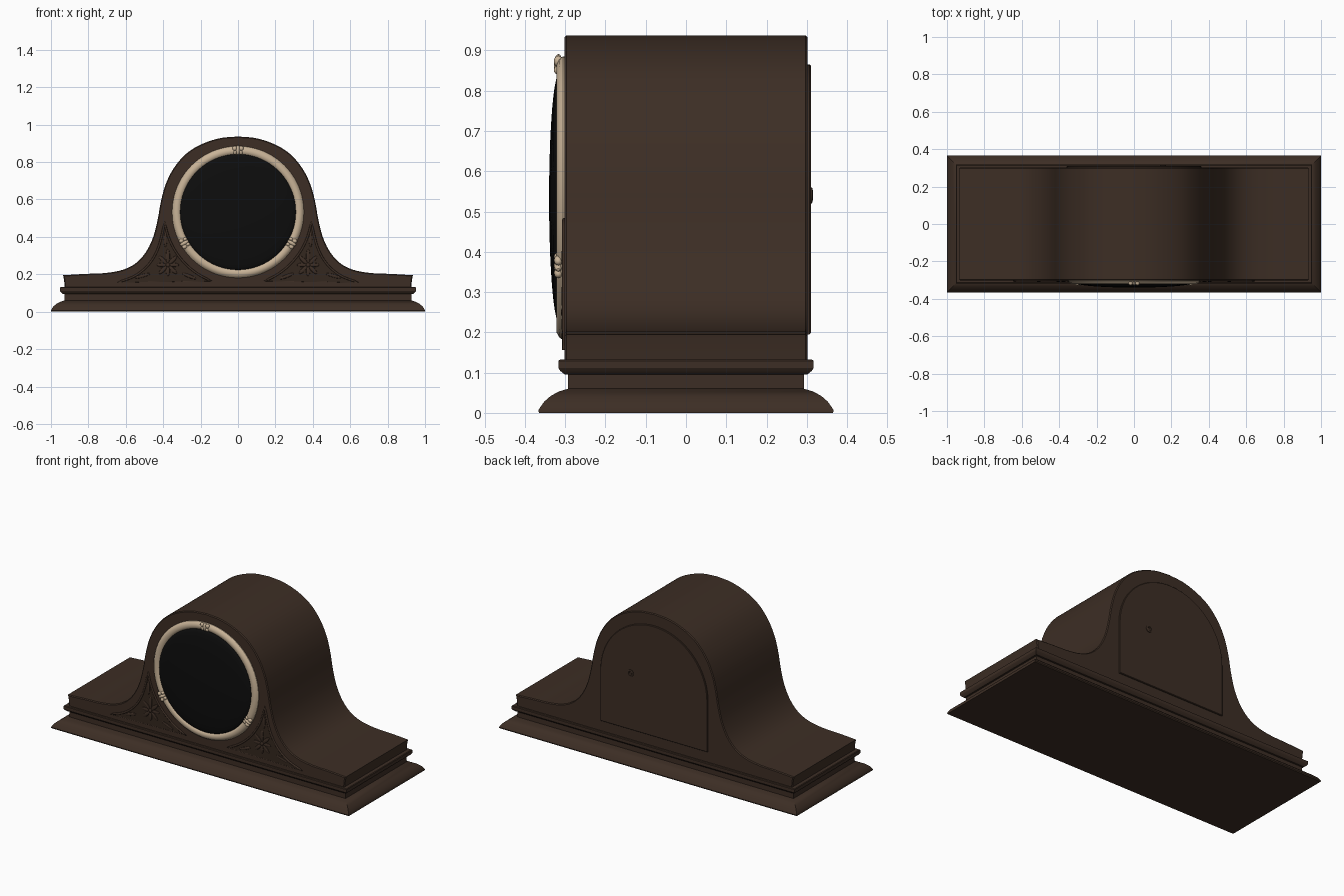
import bpy, bmesh, math
from mathutils import Matrix, Vector

cube = bpy.data.objects.get("Cube")
if cube:
    bpy.data.objects.remove(cube, do_unlink=True)


def material(name, rgb, rough=0.6):
    m = bpy.data.materials.new(name)
    m.use_nodes = True
    m.diffuse_color = (*rgb, 1)
    node = m.node_tree.nodes["Principled BSDF"]
    node.inputs["Base Color"].default_value = (*rgb, 1)
    node.inputs["Roughness"].default_value = rough
    return m


WOOD = material("dark wood", (0.046, 0.027, 0.018))
CARVED = material("shadowed wood", (0.034, 0.020, 0.013))
CREAM = material("cream metal", (0.58, 0.45, 0.31))
BLACK = material("black glass", (0.004, 0.004, 0.004), 0.3)
DIAL = (0, 0.533)


def finish(name, bm, mat):
    bmesh.ops.recalc_face_normals(bm, faces=bm.faces)
    mesh = bpy.data.meshes.new(name)
    bm.to_mesh(mesh)
    bm.free()
    mesh.materials.append(mat)
    ob = bpy.data.objects.new(name, mesh)
    bpy.context.collection.objects.link(ob)
    bpy.ops.object.select_all(action="DESELECT")
    bpy.context.view_layer.objects.active = ob
    ob.select_set(True)
    bpy.ops.object.shade_smooth_by_angle(angle=math.radians(32))
    return ob


def smooth_path(pts, steps=6):
    """Catmull-Rom curve through the points."""
    p = [Vector(q) for q in pts]
    p = [2 * p[0] - p[1]] + p + [2 * p[-1] - p[-2]]
    out = []
    for a, b, c, d in zip(p, p[1:], p[2:], p[3:]):
        for i in range(steps):
            t = i / steps
            out.append(0.5 * (2 * b + (c - a) * t + (2 * a - 5 * b + 4 * c - d) * t * t
                              + (3 * b - a - 3 * c + d) * t ** 3))
    return [tuple(v) for v in out] + [tuple(p[-2])]


def prism(name, outline, y0, y1, mat, bevel=0):
    """Extrude an x-z outline along y, with chamfered cap edges."""
    bm = bmesh.new()
    face = bm.faces.new([bm.verts.new((x, y0, z)) for x, z in outline])
    ext = bmesh.ops.extrude_face_region(bm, geom=[face])
    moved = [g for g in ext["geom"] if isinstance(g, bmesh.types.BMVert)]
    bmesh.ops.translate(bm, verts=moved, vec=(0, y1 - y0, 0))
    if bevel:
        caps = [e for e in bm.edges if abs(e.verts[0].co.y - e.verts[1].co.y) < 1e-5]
        bmesh.ops.bevel(bm, geom=caps, offset=bevel, segments=1, affect="EDGES")
    return finish(name, bm, mat)


def lathe(name, profile, centre, mat, closed=False, n=72):
    """Revolve (radius, y) points about a front-to-back axis."""
    bm = bmesh.new()
    rings = [[bm.verts.new((centre[0] + r * math.cos(k * math.tau / n), y,
                            centre[1] + r * math.sin(k * math.tau / n))) for k in range(n)]
             for r, y in profile]
    pairs = list(zip(rings, rings[1:]))
    if closed:
        pairs.append((rings[-1], rings[0]))
    for a, b in pairs:
        for k in range(n):
            j = (k + 1) % n
            bm.faces.new((a[k], a[j], b[j], b[k]))
    bmesh.ops.remove_doubles(bm, verts=bm.verts, dist=1e-6)
    return finish(name, bm, mat)


def blobs(name, items, mat):
    """Flattened ellipsoids: (x, y, z, half width, half depth, half height, turn)."""
    bm = bmesh.new()
    for x, y, z, sx, sy, sz, turn in items:
        m = (Matrix.Translation((x, y, z)) @ Matrix.Rotation(turn, 4, "Y")
             @ Matrix.Diagonal((sx, sy, sz, 1)))
        bmesh.ops.create_uvsphere(bm, u_segments=12, v_segments=8, radius=1, matrix=m)
    return finish(name, bm, mat)


def trim(name, pts, y, depth, mat):
    """Closed round moulding along an x-z path."""
    cu = bpy.data.curves.new(name, "CURVE")
    cu.dimensions = "3D"
    cu.bevel_depth = depth
    cu.bevel_resolution = 2
    sp = cu.splines.new("POLY")
    sp.points.add(len(pts) - 1)
    for p, (x, z) in zip(sp.points, pts):
        p.co = (x, y, z, 1)
    sp.use_cyclic_u = True
    cu.materials.append(mat)
    ob = bpy.data.objects.new(name, cu)
    bpy.context.collection.objects.link(ob)
    return ob


# Stepped plinth: rectangular rings, (half depth, height)
steps = [(0.365, 0), (0.367, 0.006), (0.362, 0.014), (0.352, 0.028), (0.336, 0.042),
         (0.316, 0.053), (0.293, 0.06), (0.293, 0.095), (0.302, 0.096), (0.312, 0.104),
         (0.317, 0.112), (0.317, 0.129), (0.313, 0.132), (0.290, 0.132)]
bm = bmesh.new()
rings = []
for d, z in steps:
    w = min(d + 0.635, 1)
    rings.append([bm.verts.new((sx * w, sy * d, z))
                  for sx, sy in ((-1, -1), (1, -1), (1, 1), (-1, 1))])
for a, b in zip(rings, rings[1:]):
    for k in range(4):
        j = (k + 1) % 4
        bm.faces.new((a[k], a[j], b[j], b[k]))
bm.faces.new(rings[0])
bm.faces.new(rings[-1])
finish("plinth", bm, WOOD)

# Bell-shaped case
half = smooth_path([(0, 0.937), (0.1, 0.927), (0.2, 0.893), (0.28, 0.842), (0.345, 0.765),
                    (0.387, 0.68), (0.412, 0.59), (0.43, 0.49), (0.455, 0.395), (0.495, 0.315),
                    (0.55, 0.257), (0.62, 0.223), (0.71, 0.207), (0.82, 0.202), (0.935, 0.195)])
half += [(0.93, 0.17), (0.925, 0.12)]
prism("case", [(-x, z) for x, z in half[:0:-1]] + half, -0.302, 0.302, WOOD, 0.005)

# Arched back door with its knob
arch = [(0.36 * math.cos(a), 0.505 + 0.36 * math.sin(a))
        for a in (math.pi * k / 40 for k in range(41))]
prism("back_door", arch + [(-0.36, 0.195), (0.36, 0.195)], 0.295, 0.31, WOOD, 0.003)
lathe("door_knob", [(0.02, 0.305), (0.02, 0.313), (0.012, 0.315), (0.008, 0.311), (0, 0.311)],
      (0.155, 0.54), WOOD, n=20)

# Dial ring and domed glass
lathe("dial_ring", [(0.352, -0.295), (0.352, -0.306), (0.345, -0.315), (0.334, -0.321),
                    (0.322, -0.321), (0.312, -0.317), (0.306, -0.310), (0.306, -0.295)],
      DIAL, CREAM, closed=True, n=96)
lathe("dial_glass", [(0.31, -0.305)] + [(0.309 * math.cos(a), -0.315 - 0.025 * math.sin(a))
      for a in (math.pi / 2 * k / 10 for k in range(11))], DIAL, BLACK, n=96)

# Three wrapped clasps on the dial ring
for name, deg in (("top_clasp", 90), ("left_clasp", -30), ("right_clasp", 210)):
    a = math.radians(deg)
    turn = math.pi / 2 - a
    parts = []
    for along, out, w, h in ((0, 0, 0.011, 0.026), (0.018, 0.008, 0.012, 0.014),
                             (-0.018, 0.008, 0.012, 0.014), (0.016, -0.014, 0.010, 0.011),
                             (-0.016, -0.014, 0.010, 0.011)):
        r = 0.332 + out
        parts.append((DIAL[0] + r * math.cos(a) + along * math.sin(a), -0.317,
                      DIAL[1] + r * math.sin(a) - along * math.cos(a), w, 0.011, h, turn))
    blobs(name, parts, CREAM)

# Carved corner panels, mirrored
inner = [(0.395 * math.cos(a), DIAL[1] + 0.395 * math.sin(a))
         for a in (math.radians(-8 - 61 * k / 16) for k in range(17))]
outer = smooth_path([(0.64, 0.157), (0.55, 0.192), (0.475, 0.255), (0.425, 0.345),
                     (0.391, 0.478)], 5)[:-1]
panel = inner + outer
for side, s in (("left", 1), ("right", -1)):
    pts = [(s * x, z) for x, z in panel]
    prism(side + "_carved_panel", pts, -0.304, -0.298, CARVED)
    trim(side + "_panel_frame", pts, -0.302, 0.006, WOOD)
    # Flower with a taller upper petal
    cx, cz = 0.375, 0.25
    flower = [(s * cx, -0.305, cz, 0.012, 0.006, 0.012, 0)]
    for k in range(8):
        t = k * math.tau / 8
        size = 0.046 if k == 0 else 0.032 if k % 2 == 0 else 0.036
        flower.append((s * (cx + size * math.sin(t)), -0.304, cz + size * math.cos(t),
                       0.011, 0.005, size * 0.85, s * t))
    # Leaves reaching into the corners
    for x, z, length, t in ((0.388, 0.385, 0.04, 0), (0.51, 0.192, 0.042, 1.85),
                            (0.26, 0.19, 0.04, -1.95)):
        flower.append((s * x, -0.304, z, 0.009, 0.005, length, s * t))
    blobs(side + "_carved_flower", flower, WOOD)
